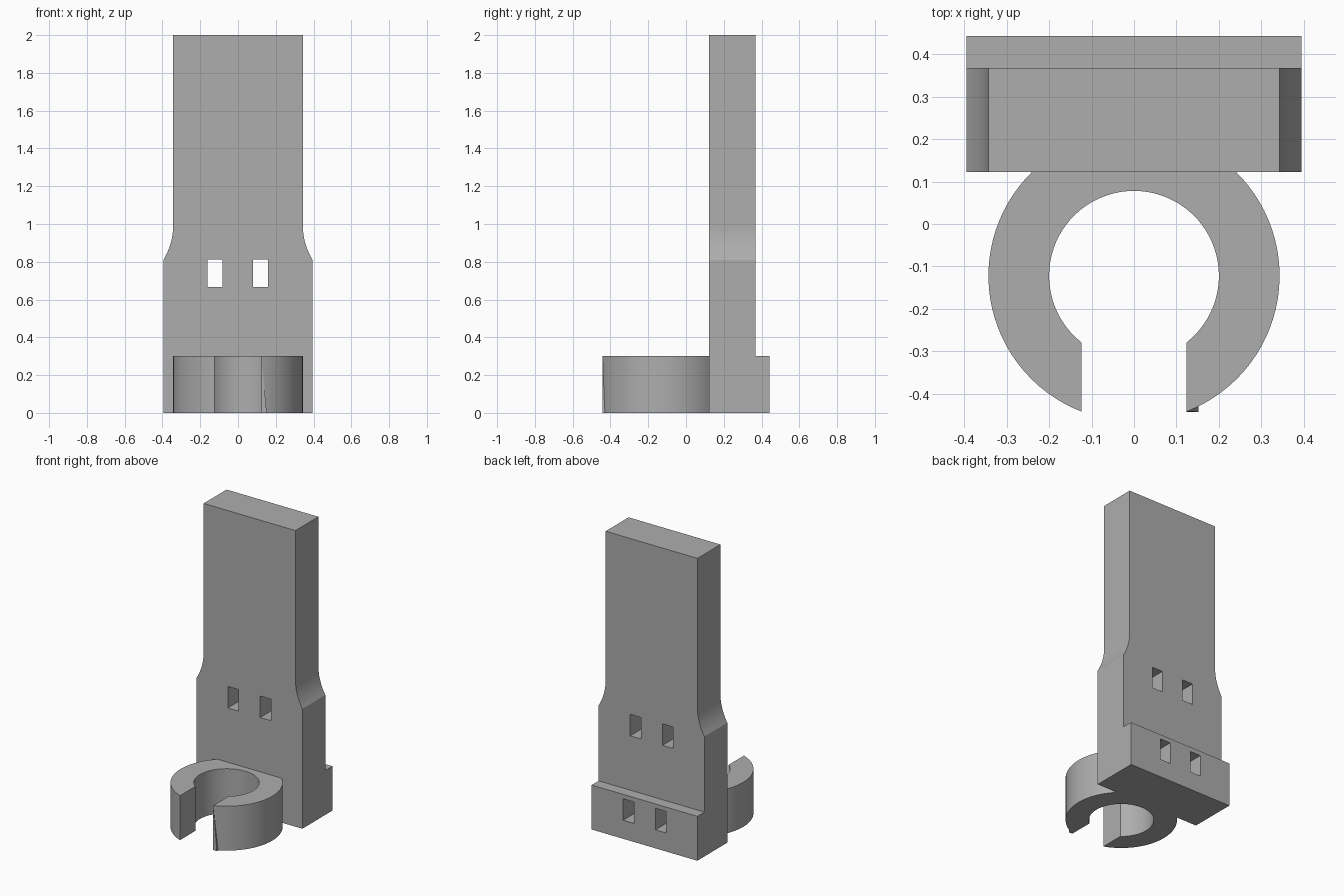
import bpy, bmesh, math

if "Cube" in bpy.data.objects:
    bpy.data.objects.remove(bpy.data.objects["Cube"], do_unlink=True)

grey = bpy.data.materials.new("plain_grey")
grey.use_nodes = True
grey.diffuse_color = (0.42, 0.42, 0.42, 1)
grey.node_tree.nodes["Principled BSDF"].inputs["Base Color"].default_value = grey.diffuse_color


def extrude(name, points, direction):
    """Solid made by sweeping a closed outline along a direction."""
    bm = bmesh.new()
    face = bm.faces.new([bm.verts.new(p) for p in points])
    swept = bmesh.ops.extrude_face_region(bm, geom=[face])["geom"]
    bmesh.ops.translate(bm, vec=direction,
                        verts=[v for v in swept if isinstance(v, bmesh.types.BMVert)])
    bmesh.ops.recalc_face_normals(bm, faces=bm.faces)
    mesh = bpy.data.meshes.new(name)
    bm.to_mesh(mesh)
    bm.free()
    mesh.materials.append(grey)
    obj = bpy.data.objects.new(name, mesh)
    bpy.context.collection.objects.link(obj)
    return obj


def box(name, x0, x1, y0, y1, z0, z1):
    outline = [(x0, y0, z0), (x1, y0, z0), (x1, y1, z0), (x0, y1, z0)]
    return extrude(name, outline, (0, 0, z1 - z0))


def combine(obj, tool, operation):
    """Apply a boolean and discard the tool."""
    tool.hide_render = True
    mod = obj.modifiers.new(operation, 'BOOLEAN')
    mod.operation, mod.solver, mod.object = operation, 'EXACT', tool
    bpy.context.view_layer.update()
    graph = bpy.context.evaluated_depsgraph_get()
    result = bpy.data.meshes.new_from_object(obj.evaluated_get(graph))
    obj.modifiers.clear()
    obj.data = result
    bpy.data.objects.remove(tool, do_unlink=True)


# Upright plate with concave shoulders
FRONT, BACK, REAR = 0.123, 0.368, 0.443
WIDE, NARROW, LOW, HIGH = 0.395, 0.343, 0.81, 0.995
step, rise = WIDE - NARROW, HIGH - LOW
radius = (step ** 2 + rise ** 2) / (2 * step)
sweep = math.asin(rise / radius)
side = [(WIDE, 0)]
for i in range(13):
    a = sweep * (1 - i / 12)
    side.append((NARROW + radius * (1 - math.cos(a)), HIGH - radius * math.sin(a)))
side.append((NARROW, 2))
outline = side + [(-x, z) for x, z in reversed(side)]
body = extrude("clip_holder", [(x, FRONT, z) for x, z in outline], (0, BACK - FRONT, 0))

# Thicker foot along the back
combine(body, box("foot_block", -WIDE, WIDE, 0.3, REAR, 0, 0.3), 'UNION')

# Two rows of rectangular slots
for z0, z1 in ((0.667, 0.812), (0.125, 0.27)):
    for x0, x1 in ((-0.162, -0.082), (0.08, 0.16)):
        combine(body, box("slot_cutter", x0, x1, 0, 0.6, z0, z1), 'DIFFERENCE')

# Open ring clip with parallel-sided mouth
CY, OUTER, INNER, GAP = -0.122, 0.343, 0.2, 0.124


def arc(r, count):
    half = math.asin(GAP / r)
    start, end = half - math.pi / 2, 1.5 * math.pi - half
    return [(r * math.cos(start + (end - start) * i / count),
             CY + r * math.sin(start + (end - start) * i / count), 0)
            for i in range(count + 1)]


ring = extrude("ring_clip", arc(OUTER, 80) + arc(INNER, 64)[::-1], (0, 0, 0.3))
combine(body, ring, 'UNION')

# Small tapering sliver on the left jaw tip
bm = bmesh.new()
tip = [bm.verts.new(p) for p in ((GAP, -0.441, 0.3), (GAP, -0.443, 0),
                                 (0.152, -0.443, 0), (0.152, -0.428, 0))]
bmesh.ops.convex_hull(bm, input=tip)
bmesh.ops.recalc_face_normals(bm, faces=bm.faces)
mesh = bpy.data.meshes.new("jaw_tip")
bm.to_mesh(mesh)
bm.free()
mesh.materials.append(grey)
bpy.context.collection.objects.link(bpy.data.objects.new("jaw_tip", mesh))

# Smooth curved walls, sharp corners
bpy.ops.object.select_all(action='DESELECT')
body.select_set(True)
bpy.context.view_layer.objects.active = body
bpy.ops.object.shade_smooth_by_angle(angle=math.radians(20))
